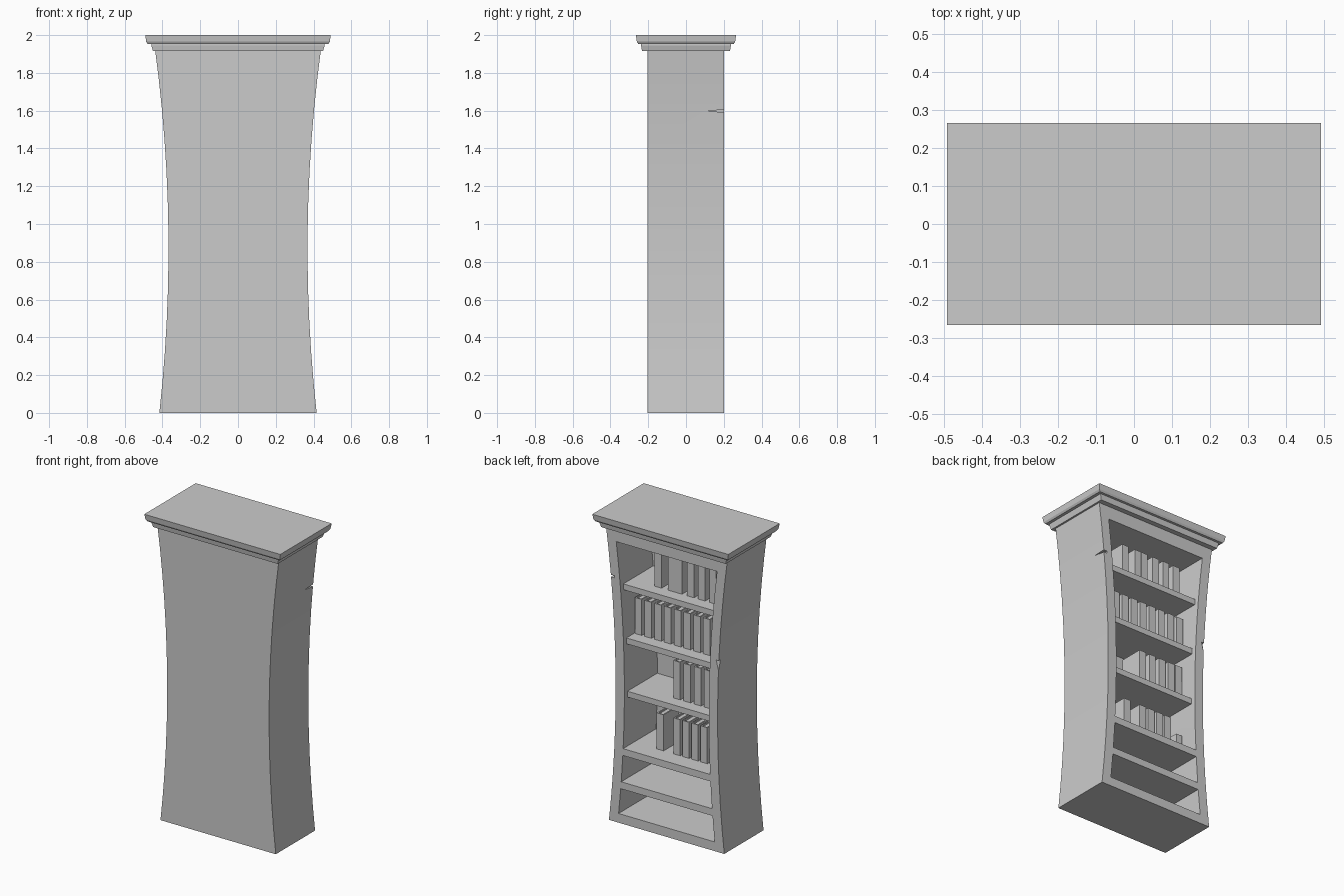
import bpy
import bmesh

if "Cube" in bpy.data.objects:
    bpy.data.objects.remove(bpy.data.objects["Cube"], do_unlink=True)

GREY = bpy.data.materials.new("plain grey")
GREY.use_nodes = True
GREY.diffuse_color = (0.6, 0.6, 0.6, 1)
GREY.node_tree.nodes["Principled BSDF"].inputs["Base Color"].default_value = (0.6, 0.6, 0.6, 1)

WALL = 0.063
BACK = -0.14


def outer(z):
    """Half width of the waisted case at a height."""
    return 0.368 + 0.064 * (z - 0.87) ** 2


def inner(z):
    return outer(z) - WALL


def finish(name, bm):
    bmesh.ops.recalc_face_normals(bm, faces=bm.faces)
    mesh = bpy.data.meshes.new(name)
    bm.to_mesh(mesh)
    bm.free()
    mesh.materials.append(GREY)
    obj = bpy.data.objects.new(name, mesh)
    bpy.context.collection.objects.link(obj)
    return obj


def loft(name, rings):
    """Skin rectangles given as (z, half width, back y, front y)."""
    bm = bmesh.new()
    loops = [[bm.verts.new(p) for p in
              ((-w, y0, z), (w, y0, z), (w, y1, z), (-w, y1, z))]
             for z, w, y0, y1 in rings]
    for a, b in zip(loops, loops[1:]):
        for i in range(4):
            j = (i + 1) % 4
            bm.faces.new((a[i], a[j], b[j], b[i]))
    bm.faces.new(loops[0])
    bm.faces.new(loops[-1])
    return finish(name, bm)


def waisted(name, z0, z1, width, y0, y1, steps):
    heights = [z0 + (z1 - z0) * i / steps for i in range(steps + 1)]
    return loft(name, [(z, width(z), y0, y1) for z in heights])


def prism(name, bottom, top):
    """Wedge between two matching outlines."""
    bm = bmesh.new()
    a = [bm.verts.new(p) for p in bottom]
    b = [bm.verts.new(p) for p in top]
    bm.faces.new(a)
    bm.faces.new(b)
    for i in range(len(a)):
        j = (i + 1) % len(a)
        bm.faces.new((a[i], a[j], b[j], b[i]))
    return finish(name, bm)


def carve(target, cutter):
    mod = target.modifiers.new("cut", "BOOLEAN")
    mod.operation = "DIFFERENCE"
    mod.solver = "EXACT"
    mod.object = cutter
    bpy.ops.object.select_all(action="DESELECT")
    target.select_set(True)
    bpy.context.view_layer.objects.active = target
    bpy.ops.object.modifier_apply(modifier=mod.name)
    bpy.data.objects.remove(cutter, do_unlink=True)


# Case: waisted block hollowed into one tall bay and two low bays
case = waisted("case", 0, 1.93, outer, -0.205, 0.2, 12)
for z0, z1, steps in ((0.06, 0.226, 1), (0.272, 0.447, 1), (0.492, 1.83, 9)):
    carve(case, waisted("bay_cutter", z0, z1, inner, BACK, 0.3, steps))

# Wear: a crack in one side and a chip in the opposite front edge
carve(case, prism("crack_cutter",
                  [(0.37, 0.24, 1.606), (0.37, 0.24, 1.585), (0.39, 0.115, 1.6)],
                  [(0.47, 0.24, 1.606), (0.47, 0.24, 1.585), (0.47, 0.115, 1.6)]))
carve(case, prism("chip_cutter",
                  [(-0.40, 0.165, 1.25), (-0.34, 0.215, 1.25), (-0.42, 0.25, 1.26)],
                  [(-0.39, 0.195, 1.18), (-0.37, 0.205, 1.18), (-0.42, 0.25, 1.16)]))
bpy.ops.object.shade_smooth_by_angle(angle=0.5)

# Crown moulding
crown = ((1.915, 0.45, 0.233), (1.945, 0.459, 0.238), (1.952, 0.459, 0.238),
         (1.953, 0.478, 0.253), (1.965, 0.486, 0.26), (2.0, 0.491, 0.265))
loft("crown", [(z, w, -y, y) for z, w, y in crown])

# Loose shelves, set back from the frame
SHELVES = (1.55, 1.203, 0.857)
for number, top in enumerate(SHELVES, 1):
    waisted(f"shelf_{number}", top - 0.038, top,
            lambda z: inner(z) + 0.004, BACK - 0.005, 0.168, 1)


def book(name, left, z, height, thick=0.05, depth=0.16, front=0.088):
    """Two boards and a spine wrapped round a smaller page block."""
    board = 0.008
    right = left - thick
    back = front - depth
    boxes = ((right, right + board, back, front, z, z + height),
             (left - board, left, back, front, z, z + height),
             (right + board, left - board, front - board, front, z, z + height),
             (right + board, left - board, back + 0.01, front - board,
              z + 0.006, z + height - 0.01))
    bm = bmesh.new()
    for x0, x1, y0, y1, z0, z1 in boxes:
        cube = bmesh.ops.create_cube(bm, size=1)
        for v in cube["verts"]:
            v.co = (x0 + (v.co.x + 0.5) * (x1 - x0),
                    y0 + (v.co.y + 0.5) * (y1 - y0),
                    z0 + (v.co.z + 0.5) * (z1 - z0))
    return finish(name, bm)


# Books: left edges along each shelf
ROWS = ((SHELVES[0], 0.23, (0.165, 0.068, 0.017, -0.07, -0.15, -0.23)),
        (SHELVES[1], 0.235, [0.308 - 0.0705 * i for i in range(9)]),
        (SHELVES[2], 0.245, (0.03, -0.045, -0.12, -0.19, -0.25)),
        (0.492, 0.235, (0.15, 0.03, -0.035, -0.10, -0.165)))
for row, (top, height, lefts) in enumerate(ROWS, 1):
    for number, left in enumerate(lefts, 1):
        book(f"book_{row}_{number}", left, top, height)
book("short_book", -0.255, 0.492, 0.14, thick=0.045)
